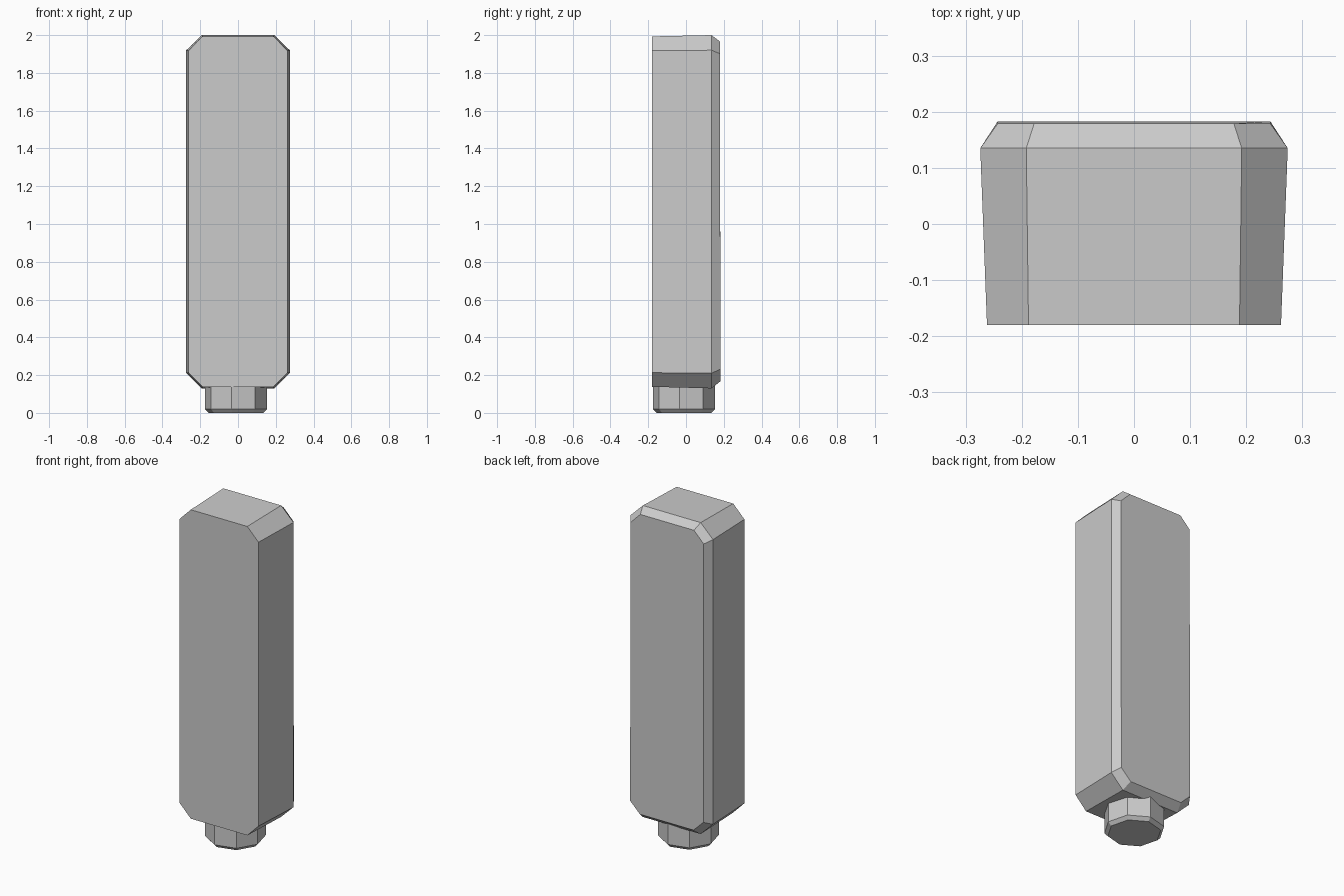
import bpy, bmesh, math

if "Cube" in bpy.data.objects:
    bpy.data.objects.remove(bpy.data.objects["Cube"])


def loft(name, rings):
    """Bridge equal-sized rings of points and cap both ends."""
    bm = bmesh.new()
    loops = [[bm.verts.new(p) for p in ring] for ring in rings]
    n = len(loops[0])
    for a, b in zip(loops, loops[1:]):
        for i in range(n):
            j = (i + 1) % n
            bm.faces.new((a[i], a[j], b[j], b[i]))
    bm.faces.new(loops[0])
    bm.faces.new(loops[-1])
    bmesh.ops.recalc_face_normals(bm, faces=bm.faces[:])
    mesh = bpy.data.meshes.new(name)
    bm.to_mesh(mesh)
    bm.free()
    obj = bpy.data.objects.new(name, mesh)
    bpy.context.collection.objects.link(obj)
    return obj


def body_ring(y_top, y_bottom, half, corner, z_top, z_shoulder, z_hip, z_bottom):
    """Rectangle with cut corners in the xz plane."""
    right = [(corner, y_bottom, z_bottom), (half, y_bottom, z_hip),
             (half, y_top, z_shoulder), (corner, y_top, z_top)]
    return right + [(-x, y, z) for x, y, z in reversed(right)]


def foot_ring(radius, z):
    """Slightly turned octagon."""
    angles = [math.radians(-8 + 45 * k) for k in range(8)]
    return [(-0.01 + radius * math.cos(a), -0.01 + radius * math.sin(a), z)
            for a in angles]


# Tall block: flat front, widening to the back, with a bevelled back rim
loft("body", [
    body_ring(-0.18, -0.18, 0.262, 0.188, 1.993, 1.918, 0.213, 0.138),
    body_ring(0.135, 0.135, 0.274, 0.192, 2.0, 1.92, 0.21, 0.13),
    body_ring(0.179, 0.183, 0.243, 0.178, 1.967, 1.902, 0.232, 0.168),
])

# Short stud underneath with a chamfered lower edge
loft("foot", [foot_ring(0.147, 0.0), foot_ring(0.166, 0.02), foot_ring(0.166, 0.15)])
